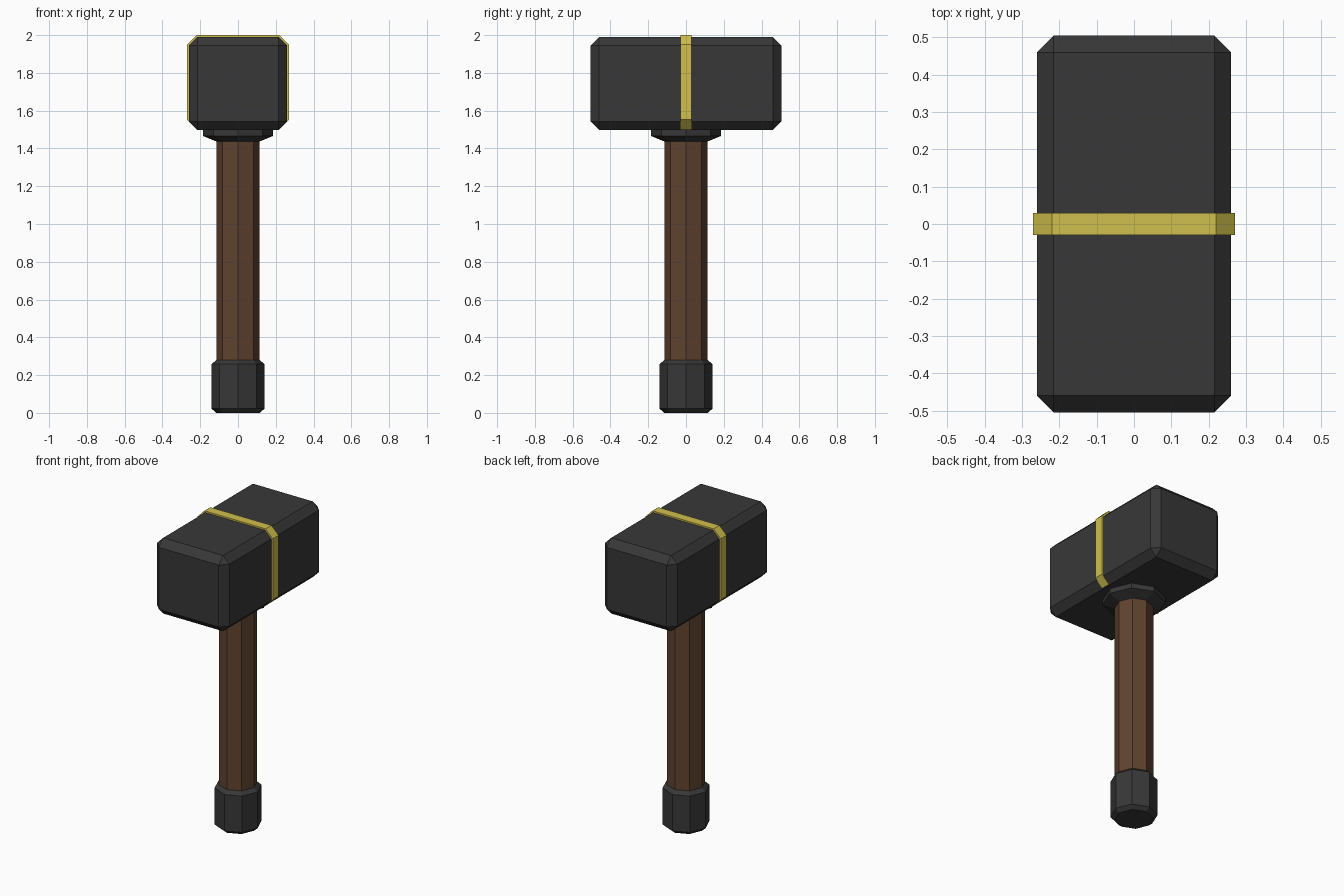
import bpy, bmesh, math

cube = bpy.data.objects.get("Cube")
if cube:
    bpy.data.objects.remove(cube, do_unlink=True)


def material(name, rgb):
    mat = bpy.data.materials.new(name)
    mat.use_nodes = True
    color = (*rgb, 1)
    mat.diffuse_color = color
    mat.node_tree.nodes["Principled BSDF"].inputs["Base Color"].default_value = color
    return mat


iron = material("dark iron", (0.039, 0.039, 0.039))
wood = material("brown wood", (0.118, 0.056, 0.028))
gold = material("dull gold", (0.63, 0.52, 0.075))


def finish(name, bm, mat):
    bmesh.ops.recalc_face_normals(bm, faces=bm.faces)
    mesh = bpy.data.meshes.new(name)
    bm.to_mesh(mesh)
    bm.free()
    mesh.materials.append(mat)
    obj = bpy.data.objects.new(name, mesh)
    bpy.context.collection.objects.link(obj)


def chamfered_box(name, size, bottom, chamfer, mat, only_along_y=False):
    """Box standing on bottom, with all edges or only the y-running ones chamfered."""
    bm = bmesh.new()
    bmesh.ops.create_cube(bm, size=1)
    for v in bm.verts:
        v.co = [c * s for c, s in zip(v.co, size)]
        v.co.z += bottom + size[2] / 2
    edges = [e for e in bm.edges
             if not only_along_y or abs(e.verts[0].co.y - e.verts[1].co.y) > 0.01]
    bmesh.ops.bevel(bm, geom=edges, offset=chamfer, segments=1,
                    profile=0.5, affect='EDGES')
    finish(name, bm, mat)


def octagon_stack(name, profile, mat):
    """Eight-sided solid from (radius, height) rings, capped at both ends."""
    bm = bmesh.new()
    rings = [[bm.verts.new((r * math.cos(k * math.pi / 4),
                            r * math.sin(k * math.pi / 4), z)) for k in range(8)]
             for r, z in profile]
    for low, high in zip(rings, rings[1:]):
        for k in range(8):
            n = (k + 1) % 8
            bm.faces.new((low[k], low[n], high[n], high[k]))
    bm.faces.new(rings[0][::-1])
    bm.faces.new(rings[-1])
    finish(name, bm, mat)


# Handle, with its end cap and the collar below the head
octagon_stack("handle", [(0.115, 0.1), (0.115, 1.5)], wood)
octagon_stack("pommel", [(0.115, 0), (0.14, 0.022), (0.14, 0.258), (0.115, 0.28)], iron)
octagon_stack("collar", [(0.115, 1.437), (0.185, 1.466), (0.185, 1.51)], iron)

# Head and the band around its middle
chamfered_box("head", (0.52, 1.01, 0.492), 1.498, 0.045, iron)
chamfered_box("head_band", (0.542, 0.06, 0.499), 1.501, 0.051, gold, only_along_y=True)
